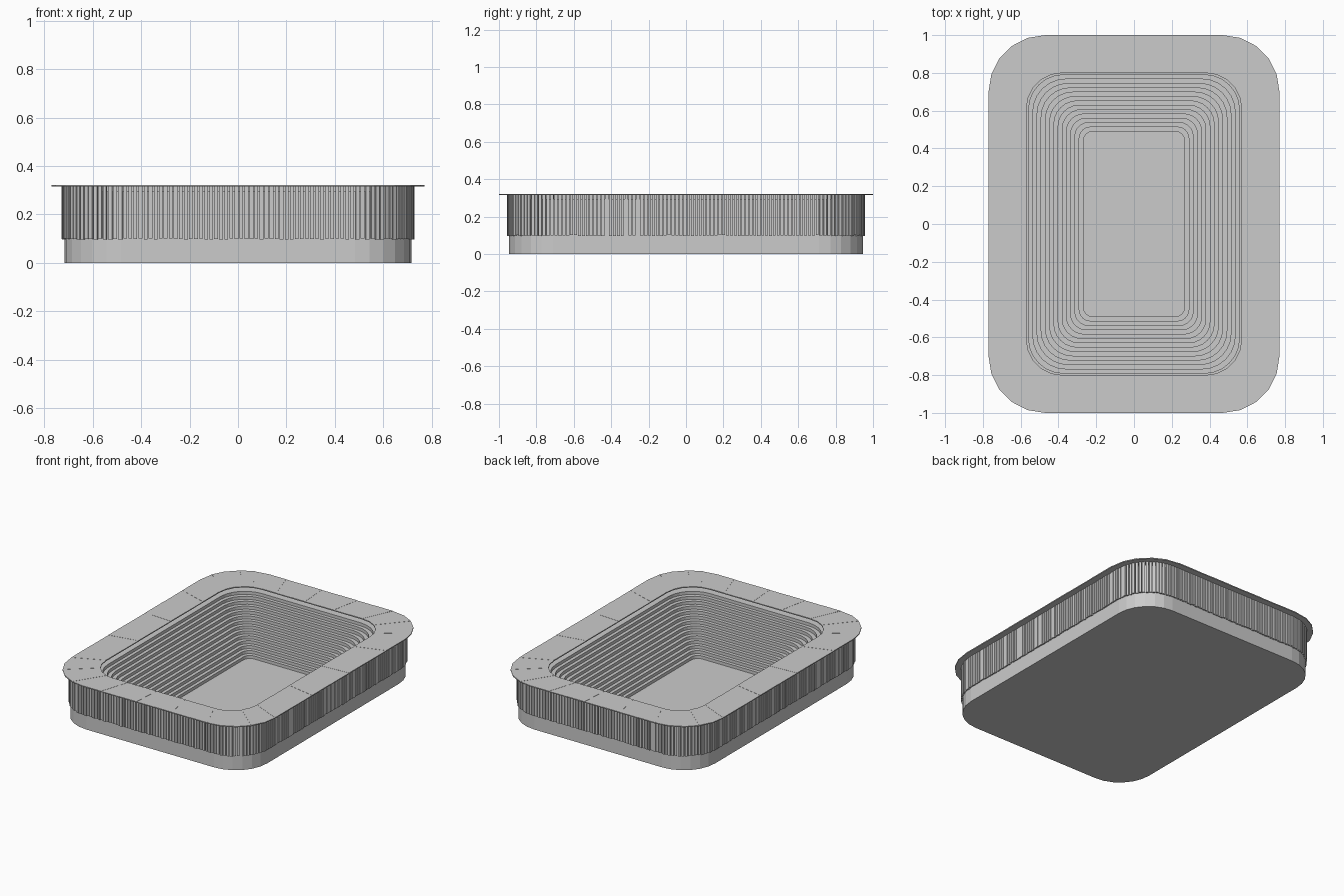
import bpy, bmesh, math, random
from mathutils import Vector

if "Cube" in bpy.data.objects:
    bpy.data.objects.remove(bpy.data.objects["Cube"])

random.seed(4)


def rounded_rect(hx, hy, r, seg=6, cuts=1):
    """Counter-clockwise rounded rectangle, each straight side split into cuts."""
    pts = []
    signs = [(1, 1), (-1, 1), (-1, -1), (1, -1)]
    for i, (sx, sy) in enumerate(signs):
        c = Vector((sx * (hx - r), sy * (hy - r)))
        for k in range(seg + 1):
            a = math.pi / 2 * (i + k / seg)
            pts.append(c + r * Vector((math.cos(a), math.sin(a))))
        # straight run toward the next corner
        nx, ny = signs[(i + 1) % 4]
        a = math.pi / 2 * (i + 1)
        end = Vector((nx * (hx - r), ny * (hy - r))) + r * Vector((math.cos(a), math.sin(a)))
        start = pts[-1].copy()
        pts += [start.lerp(end, j / cuts) for j in range(1, cuts)]
    return pts


def finish(name, bm):
    bmesh.ops.recalc_face_normals(bm, faces=bm.faces)
    me = bpy.data.meshes.new(name)
    bm.to_mesh(me)
    bm.free()
    ob = bpy.data.objects.new(name, me)
    bpy.context.collection.objects.link(ob)
    return ob


def add_prism(bm, corners, z0, z1):
    """Vertical prism over a 2D polygon."""
    lo = [bm.verts.new((p.x, p.y, z0)) for p in corners]
    hi = [bm.verts.new((p.x, p.y, z1)) for p in corners]
    n = len(corners)
    bm.faces.new(lo[::-1])
    bm.faces.new(hi)
    for i in range(n):
        bm.faces.new((lo[i], lo[(i + 1) % n], hi[(i + 1) % n], hi[i]))


# Pool shell: underside, outer wall, and stepped basin as one loft
# each level is (half x, half y, corner radius, z); the top stays below the deck
TOP, FLOOR, STEPS = 0.295, 0.003, 14
levels = [(0.718, 0.947, 0.235, 0.0), (0.718, 0.947, 0.235, TOP),
          (0.558, 0.790, 0.185, TOP)]


def step_outline(i):
    t = i / (STEPS - 1)
    return (0.558 - 0.29 * t, 0.790 - 0.30 * t, 0.185 - 0.135 * t)


for i in range(STEPS):
    z = TOP - (TOP - FLOOR) * (i + 1) / STEPS
    levels.append((*step_outline(i), z))
    if i < STEPS - 1:
        levels.append((*step_outline(i + 1), z))

bm = bmesh.new()
rings = [[bm.verts.new((p.x, p.y, z)) for p in rounded_rect(hx, hy, r)]
         for hx, hy, r, z in levels]
for a, b in zip(rings, rings[1:]):
    n = len(a)
    for i in range(n):
        bm.faces.new((a[i], a[(i + 1) % n], b[(i + 1) % n], b[i]))
bm.faces.new(rings[0][::-1])
bm.faces.new(rings[-1])
finish("pool_shell", bm)

# Deck rim: flat boards around the opening, with tiny level differences
outer = rounded_rect(0.77, 1.0, 0.30, 5, 7)
inner = rounded_rect(0.57, 0.80, 0.19, 5, 7)
bm = bmesh.new()
n = len(outer)
for i in range(n):
    j = (i + 1) % n
    top = 0.321 + (0.001 if i % 2 else 0)
    add_prism(bm, [inner[i], outer[i], outer[j], inner[j]], 0.315, top)
finish("deck_boards", bm)

# Wall cladding: upright slats spaced evenly along the outer wall
path = rounded_rect(0.718, 0.947, 0.235, 6)
lengths = [(path[(i + 1) % len(path)] - p).length for i, p in enumerate(path)]
COUNT = 300
pitch = sum(lengths) / COUNT
bm = bmesh.new()
seg, base = 0, 0.0
for k in range(COUNT):
    d = (k + 0.5) * pitch
    while d > base + lengths[seg]:
        base += lengths[seg]
        seg += 1
    a, b = path[seg], path[(seg + 1) % len(path)]
    tan = (b - a).normalized()
    nor = Vector((tan.y, -tan.x))
    mid = a + tan * (d - base)
    half = pitch * random.uniform(0.34, 0.42)
    depth = random.uniform(0.008, 0.011)
    q = [mid - tan * half - nor * 0.002, mid - tan * half + nor * depth,
         mid + tan * half + nor * depth, mid + tan * half - nor * 0.002]
    add_prism(bm, q, 0.10 + random.uniform(-0.004, 0.001), 0.315)
finish("wall_slats", bm)
